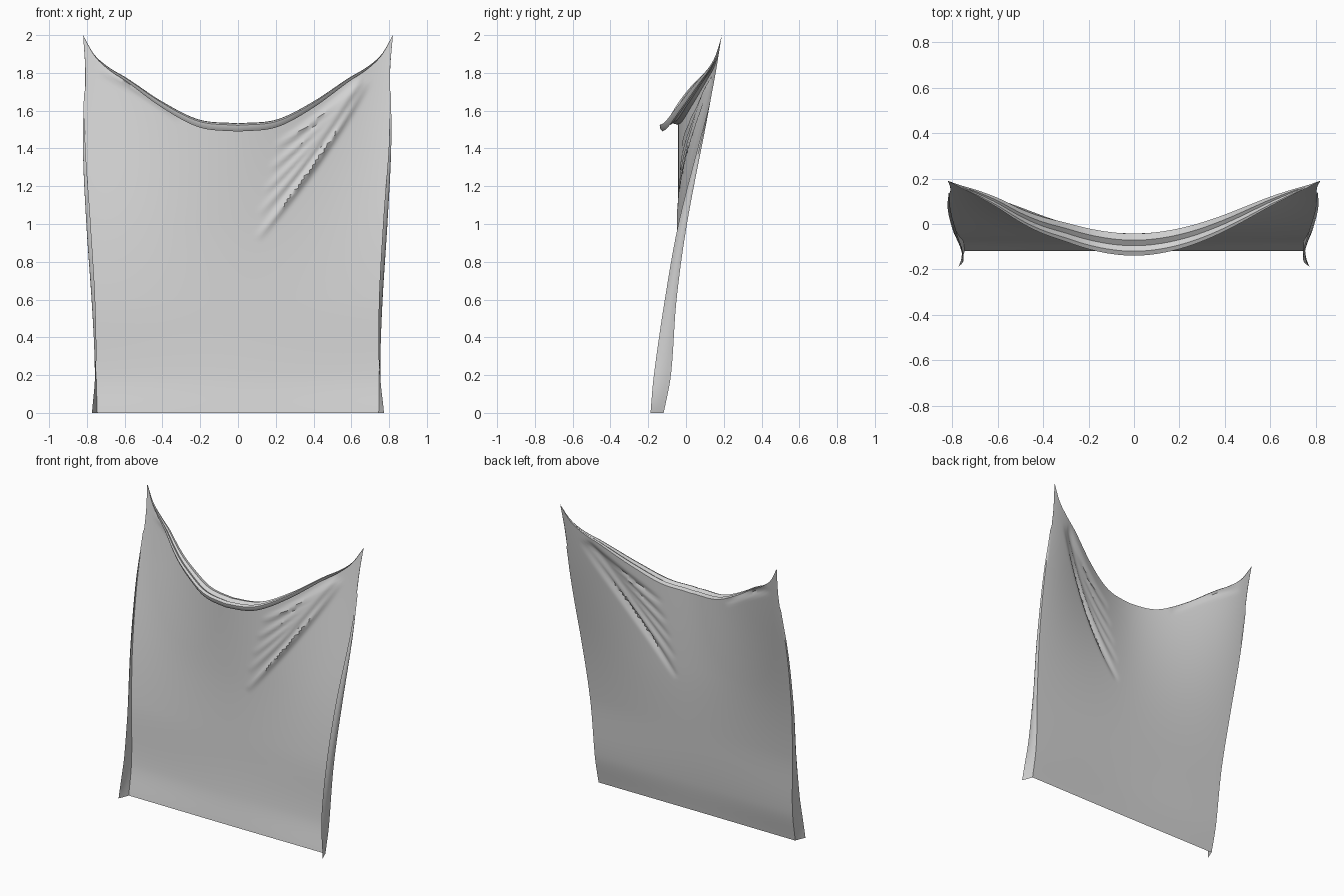
import bpy, bmesh, math

cube = bpy.data.objects.get("Cube")
if cube:
    bpy.data.objects.remove(cube, do_unlink=True)


def curve(points, t):
    """Smooth interpolation through (position, value) pairs."""
    n = len(points)
    t = min(max(t, points[0][0]), points[-1][0])
    i = next(k for k in range(n - 1) if t <= points[k + 1][0])
    slope = lambda a, b: (points[b][1] - points[a][1]) / (points[b][0] - points[a][0])
    (t0, a), (t1, b) = points[i], points[i + 1]
    m0, m1 = slope(max(i - 1, 0), i + 1), slope(i, min(i + 2, n - 1))
    h, s = t1 - t0, (t - t0) / (t1 - t0)
    return ((2 * s**3 - 3 * s**2 + 1) * a + (s**3 - 2 * s**2 + s) * h * m0
            + (3 * s**2 - 2 * s**3) * b + (s**3 - s**2) * h * m1)


# Guide curves, by height except the sagging top, which runs centre to corner
TOP = [(0, 1.525), (.25, 1.545), (.49, 1.64), (.73, 1.77), (.85, 1.83), (.94, 1.9), (1, 2)]
WIDTH = [(0, .745), (.3, .755), (.6, .772), (1, .8), (1.4, .817), (1.8, .808), (2, .82)]
MIDDLE_Y = [(0, -.12), (.2, -.088), (.5, -.065), (1, -.043), (2, -.045)]
SIDE_Y = [(0, -.118), (.2, -.08), (.6, -.05), (1, .005), (1.6, .12), (2, .19)]
HEM = [(0, .07), (.2, .09), (.6, .062), (1, .045), (1.4, .02), (1.7, 0), (2, 0)]
HEM_X = [(0, .028), (.3, -.005), (1, -.02), (1.7, 0), (2, 0)]

# Creases: start and end in x, z, then depth and width
CREASES = [((.69, 1.76), (.1, .92), .024, .016)]
CREASES += [((.66, 1.75 + .005 * k), (.08 + .03 * k, .93 + .12 * k), .015, .016)
            for k in range(1, 5)]
CREASES += [((-.74, 1.82), (-.3, 1.56), .014, .018)]


def crease_depth(x, z):
    total = 0
    for (x0, z0), (x1, z1), depth, width in CREASES:
        dx, dz = x1 - x0, z1 - z0
        length = math.hypot(dx, dz)
        t = ((x - x0) * dx + (z - z0) * dz) / length**2
        if 0 < t < 1:
            d = ((x - x0) * dz - (z - z0) * dx) / length
            d += .02 * math.sin(math.pi * t)
            total += depth * math.sin(math.pi * t)**.7 * math.exp(-(d / width)**2)
    return total


def sheet_point(u, s):
    """Point on the hanging sheet; u runs side to side, s bottom to ridge."""
    a = abs(u)
    z = s * curve(TOP, a)
    half = curve(WIDTH, z)
    if u > 0:
        half -= .012 * math.sin(math.pi * z / 2)
    x = u * half
    mid, side = curve(MIDDLE_Y, z), curve(SIDE_Y, z)
    y = mid + (side - mid) * a * a * (3 - 2 * a)
    return x, y - crease_depth(x, z), z


def hem_point(sign, s, k):
    """Side edge curling forward; k runs from the sheet to the free edge."""
    x, y, z = sheet_point(sign, s)
    bulge = .006 * math.sin(math.pi * k) * (z < 1.7)
    return x + sign * (curve(HEM_X, z) * k * k + bulge), y - curve(HEM, z) * k, z


COLUMNS, ROWS, HEM_STEPS = 110, 90, 4
LIP = [(.3, .008), (.55, -.008), (.8, .006), (1, -.003), (.97, -.02), (.85, -.036)]


def column(u, hem=0):
    """One vertical strand, finished by the lip flopping over the front."""
    point = (lambda s: hem_point(u, s, hem)) if hem else (lambda s: sheet_point(u, s))
    strand = [point(r / ROWS) for r in range(ROWS + 1)]
    x, y, z = strand[-1]
    reach = 1 - u * u
    strand += [(x, y - .097 * reach * f, z + drop * reach) for f, drop in LIP]
    return strand


strands = [column(-1, k / HEM_STEPS) for k in range(HEM_STEPS, 0, -1)]
strands += [column(2 * c / COLUMNS - 1) for c in range(COLUMNS + 1)]
strands += [column(1, k / HEM_STEPS) for k in range(1, HEM_STEPS + 1)]

# Hanging cloth surface
bm = bmesh.new()
grid = [[bm.verts.new(p) for p in strand] for strand in strands]
for left, right in zip(grid, grid[1:]):
    for r in range(len(left) - 1):
        bm.faces.new((left[r], right[r], right[r + 1], left[r + 1]))
bmesh.ops.remove_doubles(bm, verts=bm.verts, dist=.0004)
mesh = bpy.data.meshes.new("hanging_cloth")
bm.to_mesh(mesh)
bm.free()
cloth = bpy.data.objects.new("hanging_cloth", mesh)
bpy.context.collection.objects.link(cloth)

# Plain grey fabric
fabric = bpy.data.materials.new("grey_fabric")
fabric.use_nodes = True
grey = (.65, .65, .65, 1)
fabric.diffuse_color = grey
fabric.node_tree.nodes["Principled BSDF"].inputs["Base Color"].default_value = grey
mesh.materials.append(fabric)

bpy.ops.object.select_all(action="DESELECT")
cloth.select_set(True)
bpy.context.view_layer.objects.active = cloth
bpy.ops.object.shade_smooth_by_angle(angle=math.radians(40))
